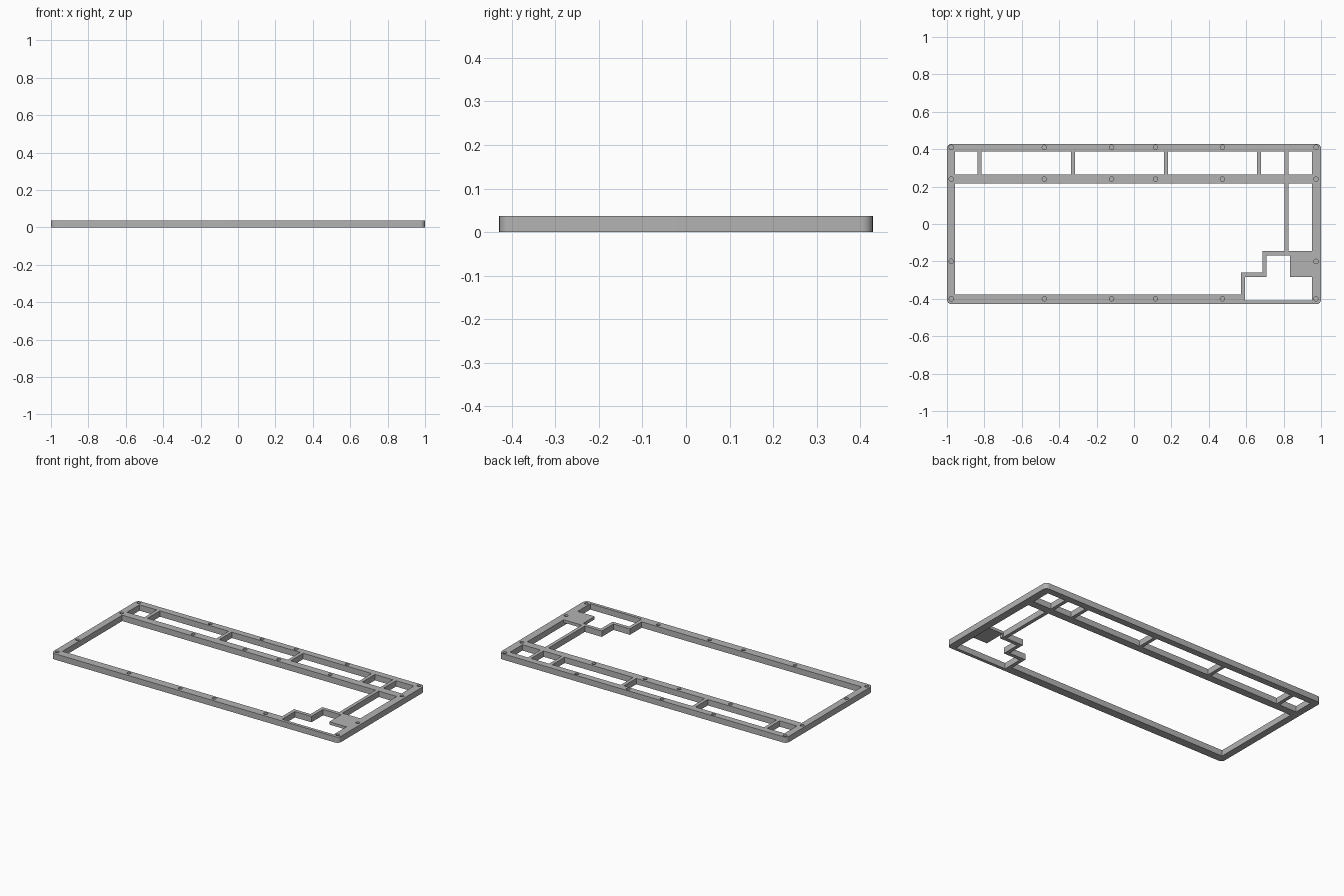
import bpy
import bmesh
from math import cos, sin, pi, radians

if "Cube" in bpy.data.objects:
    bpy.data.objects.remove(bpy.data.objects["Cube"])

HEIGHT = 0.037
HALF_X, HALF_Y, CORNER = 1.0, 0.429, 0.025

grey = bpy.data.materials.new("plain grey")
grey.use_nodes = True
colour = (0.45, 0.45, 0.45, 1)
grey.diffuse_color = colour
grey.node_tree.nodes["Principled BSDF"].inputs["Base Color"].default_value = colour


def add_prism(bm, outline, z0, z1):
    """Add an upright prism over a flat outline."""
    face = bm.faces.new([bm.verts.new((x, y, z0)) for x, y in outline])
    top = bmesh.ops.extrude_face_region(bm, geom=[face])["geom"]
    for v in top:
        if isinstance(v, bmesh.types.BMVert):
            v.co.z = z1


def make_object(name, prisms):
    bm = bmesh.new()
    for prism in prisms:
        add_prism(bm, *prism)
    bmesh.ops.recalc_face_normals(bm, faces=bm.faces)
    mesh = bpy.data.meshes.new(name)
    bm.to_mesh(mesh)
    bm.free()
    mesh.materials.append(grey)
    obj = bpy.data.objects.new(name, mesh)
    bpy.context.collection.objects.link(obj)
    return obj


def rectangle(x0, x1, y0, y1):
    return [(x0, y0), (x1, y0), (x1, y1), (x0, y1)]


def circle(x, y, r, n=20):
    return [(x + r * cos(2 * pi * i / n), y + r * sin(2 * pi * i / n)) for i in range(n)]


def cut(target, cutter):
    cutter.hide_render = True
    mod = target.modifiers.new("cut", "BOOLEAN")
    mod.operation = "DIFFERENCE"
    mod.solver = "EXACT"
    mod.object = cutter
    bpy.context.view_layer.objects.active = target
    bpy.ops.object.modifier_apply(modifier=mod.name)
    bpy.data.objects.remove(cutter)


# Rounded slab
outline = []
for quarter, (sx, sy) in enumerate([(1, 1), (-1, 1), (-1, -1), (1, -1)]):
    for step in range(7):
        a = (quarter + step / 6) * pi / 2
        outline.append((sx * (HALF_X - CORNER) + CORNER * cos(a),
                        sy * (HALF_Y - CORNER) + CORNER * sin(a)))
frame = make_object("plate_frame", [(outline, 0, HEIGHT)])

# Back row of windows, divided by narrow ribs
LEFT, RIGHT, RIB = -0.957, 0.952, 0.022
openings = []
start = LEFT
for rib in (-0.837, -0.337, 0.16, 0.658, 0.805):
    openings.append(rectangle(start, rib, 0.265, 0.388))
    start = rib + RIB
openings.append(rectangle(start, RIGHT, 0.265, 0.388))

# Large main window with a stepped corner
openings.append([(LEFT, 0.217), (0.805, 0.217), (0.805, -0.145), (0.687, -0.145),
                 (0.687, -0.26), (0.572, -0.26), (0.572, -0.377), (LEFT, -0.377)])
# Side window and stepped corner window
openings.append(rectangle(0.827, RIGHT, -0.145, 0.217))
openings.append([(0.594, -0.409), (RIGHT, -0.409), (RIGHT, -0.283), (0.833, -0.283),
                 (0.833, -0.168), (0.709, -0.168), (0.709, -0.283), (0.594, -0.283)])
cut(frame, make_object("window_cutter", [(o, -0.1, 0.1) for o in openings]))

# Hollow under the corner pad
relief = [(0.833, -0.14), (0.833, -0.168), (0.82, -0.168), (0.82, -0.29),
          (RIGHT, -0.29), (RIGHT, -0.14)]
cut(frame, make_object("pad_relief_cutter", [(relief, -0.1, HEIGHT - 0.018)]))

# Blind screw holes
spots = [(x, y) for y in (0.41, 0.24, -0.4)
         for x in (-0.977, -0.479, -0.12, 0.115, 0.473, 0.973)]
spots += [(-0.977, -0.2), (0.973, -0.2)]
cut(frame, make_object("screw_hole_cutter",
                       [(circle(x, y, 0.012), HEIGHT - 0.025, 0.1) for x, y in spots]))

# Smooth the rounded corners and holes, keep the rest crisp
bpy.ops.object.select_all(action="DESELECT")
frame.select_set(True)
bpy.context.view_layer.objects.active = frame
bpy.ops.object.shade_smooth_by_angle(angle=radians(30))
